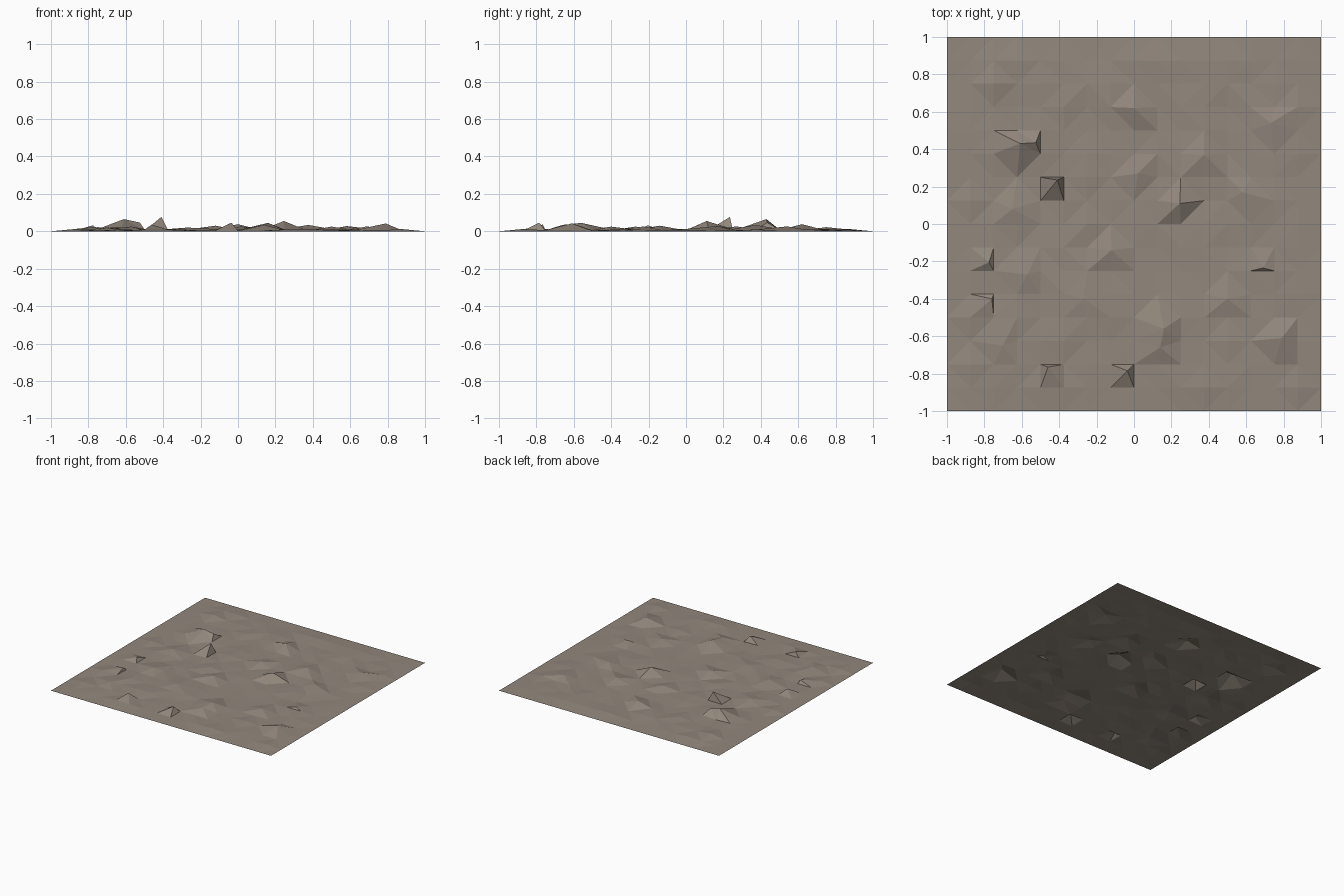
import bpy, bmesh, random
from mathutils import Vector

if "Cube" in bpy.data.objects:
    bpy.data.objects.remove(bpy.data.objects["Cube"])

random.seed(4)
N = 16
STEP = 2 / N

# Low-poly sheet of rocky ground
bm = bmesh.new()
bmesh.ops.create_grid(bm, x_segments=N, y_segments=N, size=1)

# Faint unevenness inside a flat border
for v in bm.verts:
    if max(abs(v.co.x), abs(v.co.y)) < 0.9:
        v.co.z = random.choice((0.002, 0.004, 0.006, 0.009, 0.012))
grid = {(round(v.co.x / STEP), round(v.co.y / STEP)): v for v in bm.verts}

# Broad hills: the nearest grid corner is pulled to the apex
hills = [
    (-0.75, 0.75, 0.022), (0.0, 0.62, 0.038), (-0.61, 0.43, 0.065),
    (0.245, 0.11, 0.055), (0.73, 0.54, 0.026), (0.375, 0.37, 0.034),
    (0.79, -0.61, 0.042), (0.16, -0.56, 0.045), (-0.12, -0.14, 0.03),
    (0.58, 0.17, 0.028), (0.14, -0.66, 0.034), (0.13, 0.87, 0.012),
    (0.5, -0.4, 0.025), (-0.57, -0.27, 0.025), (-0.65, 0.08, 0.024),
    (-0.27, -0.4, 0.02), (0.02, 0.27, 0.026), (-0.7, -0.65, 0.02),
]
for x, y, z in hills:
    grid[round(x / STEP), round(y / STEP)].co = (x, y, z)

# Small sharp stones: one grid cell raised into an off-centre pyramid
stones = [
    (-0.41, 0.235, 0.077), (-0.525, 0.435, 0.047), (-0.035, -0.785, 0.046),
    (-0.46, -0.765, 0.036), (-0.775, -0.205, 0.032), (-0.76, -0.4, 0.024),
    (0.69, -0.235, 0.027),
]
bm.faces.ensure_lookup_table()
cells = list(bm.faces)
for x, y, z in stones:
    cx = (int((x + 1) / STEP) + 0.5) * STEP - 1
    cy = (int((y + 1) / STEP) + 0.5) * STEP - 1
    corners = {grid[round(cx / STEP + a), round(cy / STEP + b)]
               for a in (-0.49, 0.49) for b in (-0.49, 0.49)}
    face = next((f for f in bm.faces if set(f.verts) == corners), None)
    if face:
        res = bmesh.ops.poke(bm, faces=[face])
        res["verts"][0].co = Vector((x, y, z))

bmesh.ops.triangulate(bm, faces=bm.faces[:], quad_method='SHORT_EDGE')
for f in bm.faces:
    f.smooth = False

mesh = bpy.data.meshes.new("rocky_ground")
bm.to_mesh(mesh)
bm.free()
ground = bpy.data.objects.new("rocky_ground", mesh)
bpy.context.collection.objects.link(ground)

# Dusty brown
mat = bpy.data.materials.new("dusty_brown")
mat.diffuse_color = (0.29, 0.245, 0.205, 1)
mat.use_nodes = True
mat.node_tree.nodes["Principled BSDF"].inputs["Base Color"].default_value = mat.diffuse_color
mesh.materials.append(mat)
